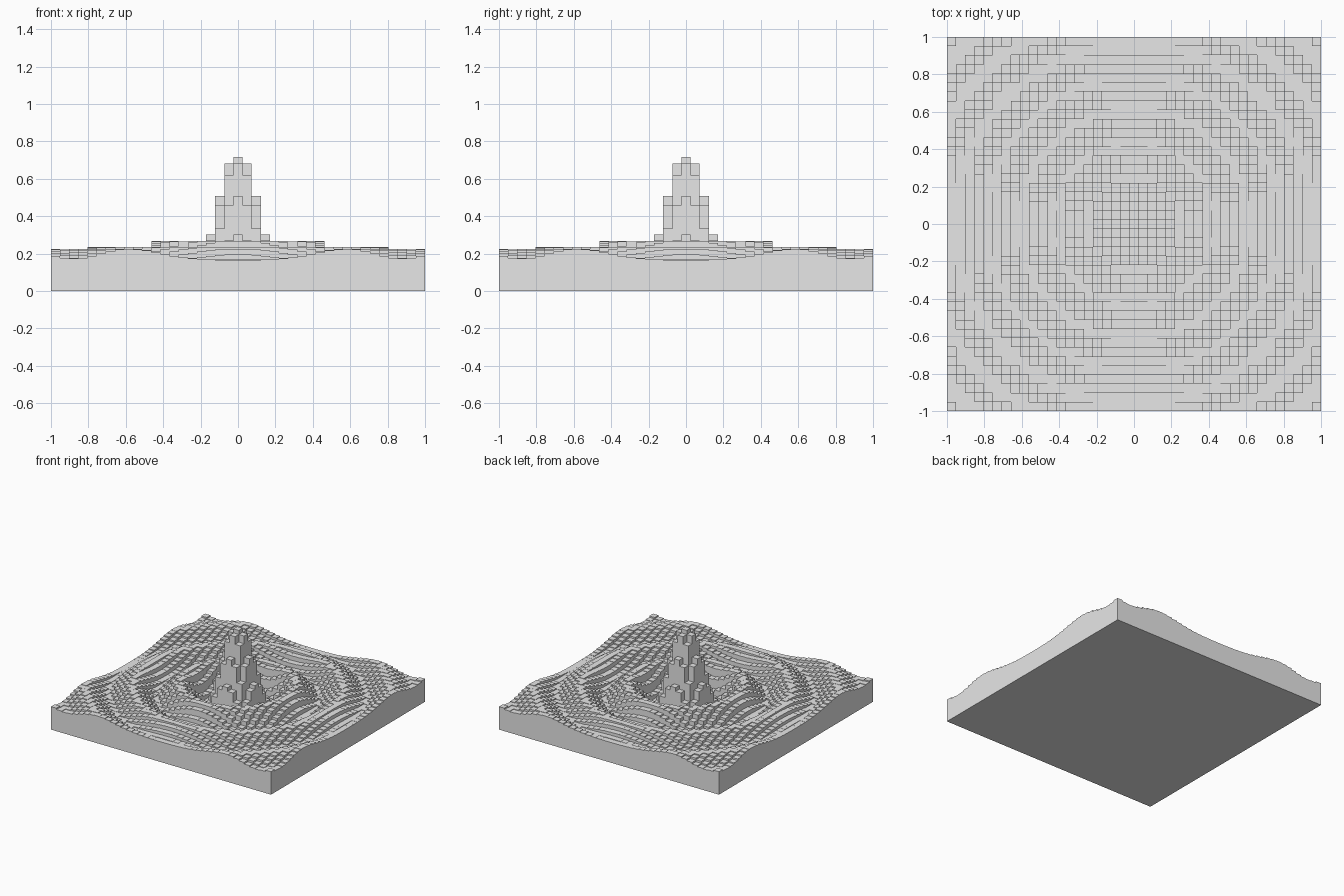
import bpy
import bmesh
import math

cube = bpy.data.objects.get("Cube")
if cube:
    bpy.data.objects.remove(cube, do_unlink=True)

HALF = 20                      # cells on each side of the middle cell
CELL = 2 / (2 * HALF + 1)
LEVEL, SWELL, PHASE = 0.197, 0.554, 0.875
PEAK = 0.716


def height(i, j):
    """Column height of a damped ripple, by cell distance from the middle."""
    if max(abs(i), abs(j)) > HALF:
        return 0.0
    r = PHASE * math.hypot(i, j)
    return LEVEL + SWELL * math.sin(r) / r if r else PEAK


bm = bmesh.new()


def quad(*points):
    bm.faces.new([bm.verts.new(p) for p in points])


# Column tops, and the walls between columns of different height
cells = range(-HALF, HALF + 1)
for i in cells:
    for j in cells:
        h = height(i, j)
        x0, x1 = (i - 0.5) * CELL, (i + 0.5) * CELL
        y0, y1 = (j - 0.5) * CELL, (j + 0.5) * CELL
        ring = [(x0, y0), (x1, y0), (x1, y1), (x0, y1)]
        quad(*[(x, y, h) for x, y in ring])
        steps = [(0, -1), (1, 0), (0, 1), (-1, 0)]
        for n, (di, dj) in enumerate(steps):
            low = height(i + di, j + dj)
            if h - low > 1e-6:
                a, b = ring[n], ring[(n + 1) % 4]
                quad((*a, low), (*b, low), (*b, h), (*a, h))

# Underside
quad((-1, -1, 0), (-1, 1, 0), (1, 1, 0), (1, -1, 0))
bmesh.ops.remove_doubles(bm, verts=bm.verts, dist=1e-6)

mesh = bpy.data.meshes.new("stepped_ripple_block")
bm.to_mesh(mesh)
bm.free()
block = bpy.data.objects.new("stepped_ripple_block", mesh)
bpy.context.collection.objects.link(block)

# Plain grey
grey = bpy.data.materials.new("light_grey")
grey.use_nodes = True
colour = (0.8, 0.8, 0.8, 1)
grey.diffuse_color = colour
grey.node_tree.nodes["Principled BSDF"].inputs["Base Color"].default_value = colour
mesh.materials.append(grey)
